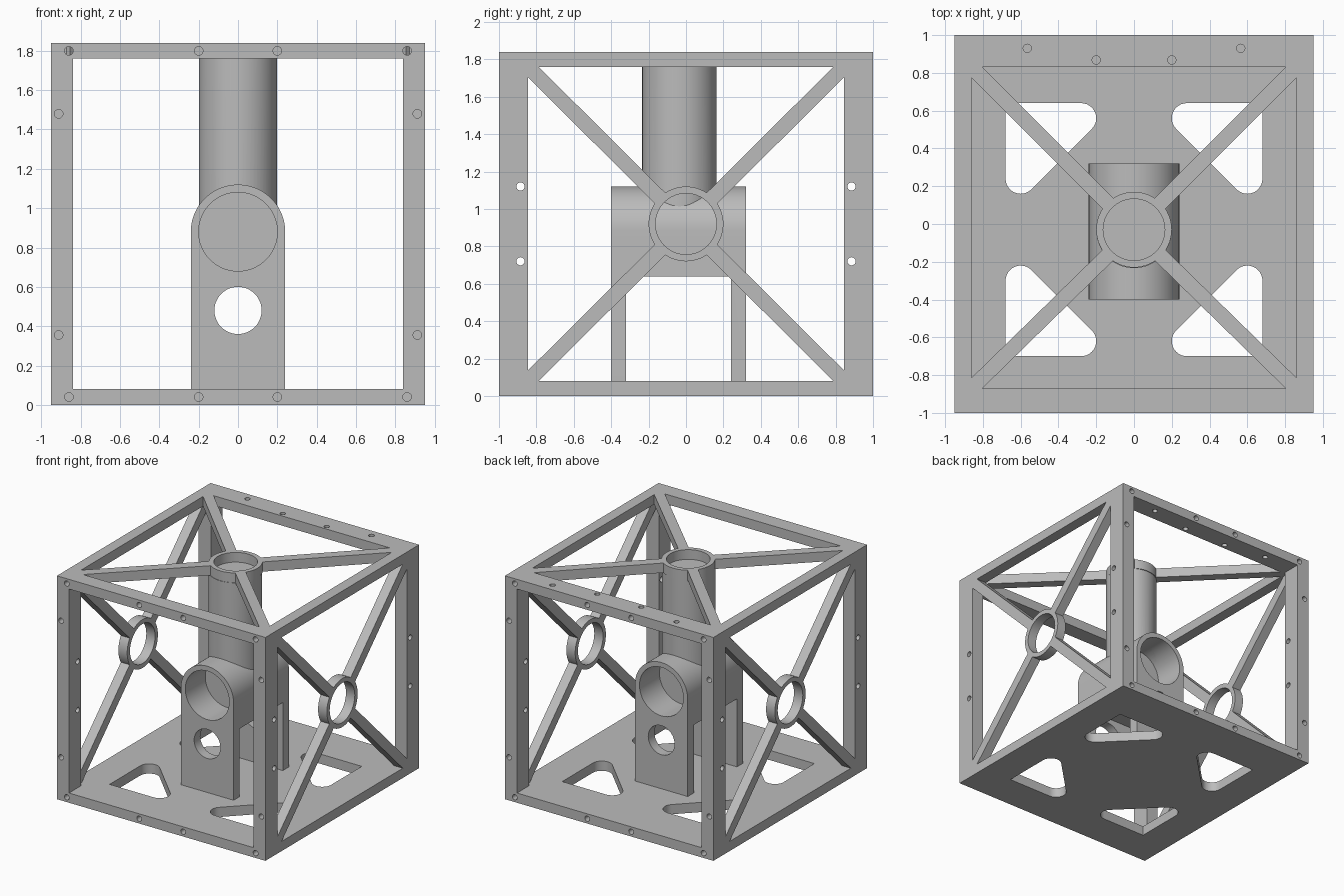
import bpy
import bmesh
from math import sin, cos, pi, atan2, hypot

if "Cube" in bpy.data.objects:
    bpy.data.objects.remove(bpy.data.objects["Cube"], do_unlink=True)

grey = bpy.data.materials.new("plain grey")
grey.use_nodes = True
grey.diffuse_color = (0.5, 0.5, 0.5, 1)
grey.node_tree.nodes["Principled BSDF"].inputs["Base Color"].default_value = (0.5, 0.5, 0.5, 1)

W, D, H, T = 0.95, 1.0, 1.84, 0.08   # half width, half depth, height, plate thickness
CY = -0.04                           # centre of the tube and cradle
MID = 0.92                           # middle height of the side panels
AXES = {"x": lambda a, b, c: (c, a, b),
        "y": lambda a, b, c: (a, c, b),
        "z": lambda a, b, c: (a, b, c)}


def arc(cx, cy, r, start=0, end=2 * pi, n=64):
    full = abs(end - start) >= 2 * pi - 0.001
    return [(cx + r * cos(start + (end - start) * i / n),
             cy + r * sin(start + (end - start) * i / n)) for i in range(n if full else n + 1)]


def rect(x0, x1, y0, y1):
    return [(x0, y0), (x1, y0), (x1, y1), (x0, y1)]


def build(name, prisms):
    """Make one object from (outline, axis, low, high) prisms."""
    bm = bmesh.new()
    for pts, axis, lo, hi in prisms:
        put = AXES[axis]
        low = [bm.verts.new(put(a, b, lo)) for a, b in pts]
        high = [bm.verts.new(put(a, b, hi)) for a, b in pts]
        bm.faces.new(low)
        bm.faces.new(high)
        for i in range(len(pts)):
            j = (i + 1) % len(pts)
            bm.faces.new((low[i], low[j], high[j], high[i]))
    bmesh.ops.recalc_face_normals(bm, faces=bm.faces)
    me = bpy.data.meshes.new(name)
    bm.to_mesh(me)
    bm.free()
    me.materials.append(grey)
    ob = bpy.data.objects.new(name, me)
    bpy.context.collection.objects.link(ob)
    return ob


def activate(ob):
    bpy.ops.object.select_all(action="DESELECT")
    ob.select_set(True)
    bpy.context.view_layer.objects.active = ob


def cut(ob, prisms):
    cutter = build("cutter", prisms)
    cutter.hide_render = True
    activate(ob)
    mod = ob.modifiers.new("cut", "BOOLEAN")
    mod.operation, mod.solver, mod.object = "DIFFERENCE", "EXACT", cutter
    bpy.ops.object.modifier_apply(modifier=mod.name)
    bpy.data.objects.remove(cutter, do_unlink=True)


def smooth(ob):
    activate(ob)
    bpy.ops.object.shade_smooth_by_angle(angle=pi / 6)


def screw(a, b, axis, lo, hi):
    return (arc(a, b, 0.022, n=16), axis, lo, hi)


def ends(a, b):
    """Screw holes entering the front and the back."""
    return [screw(a, b, "y", -D - 0.1, -0.9), screw(a, b, "y", 0.9, D + 0.1)]


# Base plate with four rounded triangular windows
base = build("base_plate", [(rect(-W, W, -D, D), "z", 0, T)])
windows = []
for sx in (-1, 1):
    for sy in (-1, 1):
        tri = [(0.68, 0.67)] + arc(0.6, 0.27, 0.08, pi, 1.75 * pi, 12)[::-1]
        tri = [(0.68, 0.67), (0.28, 0.67)]
        tri += arc(0.28, 0.59, 0.08, pi / 2, 1.25 * pi, 12)[1:]
        tri += arc(0.6, 0.27, 0.08, 1.25 * pi, 2 * pi, 12)
        windows.append(([(sx * x, sy * y - 0.03) for x, y in tri], "z", -0.1, 0.2))
low_holes = sum((ends(x, T / 2) for x in (-0.86, -0.2, 0.2, 0.86)), [])
cut(base, windows + low_holes)
smooth(base)

# Corner posts
for sx, side in ((1, "left"), (-1, "right")):
    for sy, end in ((-1, "front"), (1, "back")):
        x0, x1 = sorted((sx * 0.84, sx * W))
        y0, y1 = sorted((sy * 0.845, sy * D))
        post = build(f"{end}_{side}_post", [(rect(x0, x1, y0, y1), "z", T, H - T)])
        holes = [screw(sy * 0.885, z, "x", x0 - 0.1, x1 + 0.1) for z in (0.72, 1.12)]
        for z in (0.355, 1.48):
            holes += ends(sx * 0.912, z)
        cut(post, holes)
        smooth(post)

# Top rails
top_holes = sum((ends(x, H - T / 2) for x in (-0.86, -0.2, 0.2, 0.86)), [])
top_holes += [screw(x, y, "z", 1.7, 1.9) for x, y in
              ((-0.565, 0.93), (0.565, 0.93), (-0.2, 0.868), (0.2, 0.868))]
for name, y0, y1 in (("front_top_rail", -D, -0.87), ("back_top_rail", 0.83, D)):
    rail = build(name, [(rect(-W, W, y0, y1), "z", H - T, H)])
    cut(rail, top_holes)
    smooth(rail)
for side, x0, x1 in (("left", 0.86, W), ("right", -W, -0.86)):
    build(f"{side}_top_rail", [(rect(x0, x1, -0.87, 0.83), "z", H - T, H)])


def braces(name, centre, corners, axis, lo, hi):
    """A ring held by four diagonal struts."""
    ca, cb = centre
    ring = build(name + "_ring", [(arc(ca, cb, 0.2), axis, lo, hi)])
    cut(ring, [(arc(ca, cb, 0.163), axis, lo - 0.1, hi + 0.1)])
    smooth(ring)
    bars = []
    for a, b in corners:
        ang, length = atan2(b - cb, a - ca), hypot(a - ca, b - cb)
        u, v = (cos(ang), sin(ang)), (-sin(ang), cos(ang))
        outline = rect(0.185, length + 0.03, -0.04, 0.04)
        bars.append(([(ca + s * u[0] + t * v[0], cb + s * u[1] + t * v[1])
                      for s, t in outline], axis, lo, hi))
    build(name + "_struts", bars)


# Ringed cross braces on both sides and the top
side_corners = [(sy * 0.845, MID + sz * 0.84) for sy in (-1, 1) for sz in (-1, 1)]
braces("left_side", (0, MID), side_corners, "x", W - T, W)
braces("right_side", (0, MID), side_corners, "x", -W, -W + T)
braces("top", (0, CY + 0.01), [(x, y) for x in (-0.86, 0.86) for y in (-0.87, 0.83)],
       "z", H - T, H)

# Cradle with two pierced legs and a bore at each end
AXLE, FRONT, BACK = 0.88, CY - 0.36, CY + 0.32 + 0.04
bores = [(arc(0, AXLE, 0.2), "y", FRONT - 0.1, FRONT + 0.26),
         (arc(0, AXLE, 0.2), "y", BACK - 0.26, BACK + 0.1)]
arch = arc(0, AXLE, 0.24, 0, pi, 40) + [(-0.24, T), (0.24, T)]
cradle = build("cradle", [(arch, "y", FRONT, BACK)])
cut(cradle, [(rect(-0.5, 0.5, FRONT + T, BACK - T), "z", 0, 0.64)])
cut(cradle, bores + [(arc(0, 0.48, 0.12, n=48), "y", -0.6, 0.6)])
smooth(cradle)

# Upright column joining the cradle to the top ring
column = build("column", [(arc(0, CY + 0.005, 0.199), "z", 1.0, H - T)])
cut(column, bores)
smooth(column)
